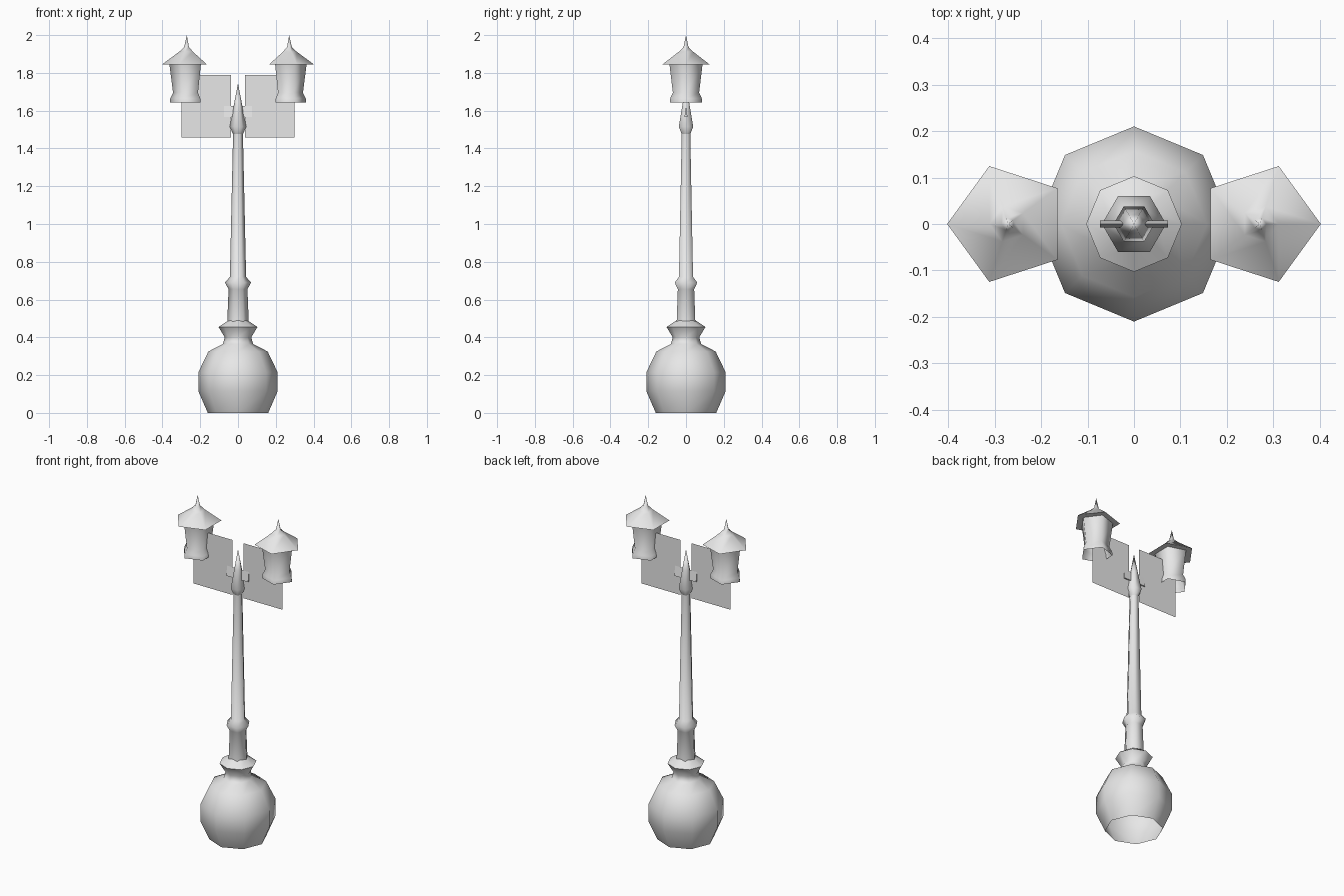
import bpy
import bmesh
import math

cube = bpy.data.objects.get("Cube")
if cube:
    bpy.data.objects.remove(cube)

# Single painted-metal colour
metal = bpy.data.materials.new("light_grey_metal")
metal.use_nodes = True
metal.diffuse_color = (0.8, 0.8, 0.8, 1)
metal.node_tree.nodes["Principled BSDF"].inputs["Base Color"].default_value = (0.8, 0.8, 0.8, 1)


def finish(name, bm, smooth=True):
    mesh = bpy.data.meshes.new(name)
    bm.to_mesh(mesh)
    bm.free()
    mesh.materials.append(metal)
    obj = bpy.data.objects.new(name, mesh)
    bpy.context.collection.objects.link(obj)
    if smooth:
        bpy.ops.object.select_all(action="DESELECT")
        obj.select_set(True)
        bpy.context.view_layer.objects.active = obj
        bpy.ops.object.shade_smooth_by_angle(angle=math.radians(75))
    return obj


def lathe(name, profile, sides, cx=0.0, turn=0.0):
    """Revolve (radius, height) points, bottom to top; radius 0 makes a tip."""
    bm = bmesh.new()
    rings = []
    for r, z in profile:
        count = sides if r > 0 else 1
        angles = [turn + math.tau * i / sides for i in range(count)]
        rings.append([bm.verts.new((cx + r * math.cos(a), r * math.sin(a), z)) for a in angles])
    for low, high in zip(rings, rings[1:]):
        for i in range(sides):
            j = (i + 1) % sides
            if len(high) == 1:
                bm.faces.new((low[i], low[j], high[0]))
            else:
                bm.faces.new((low[i], low[j], high[j], high[i]))
    return finish(name, bm)


# Bulbous foot with its flared collar, open underneath
lathe("base", [(0.16, 0), (0.21, 0.115), (0.21, 0.215), (0.157, 0.325), (0.08, 0.365),
               (0.07, 0.4), (0.103, 0.455), (0.05, 0.49)], 8)

# Slender hexagonal post with a raised ring
lathe("post", [(0.057, 0.48), (0.05, 0.655), (0.069, 0.69), (0.043, 0.72), (0.026, 1.48)], 6)

# Pointed finial
lathe("finial", [(0.026, 1.475), (0.044, 1.515), (0.023, 1.625), (0, 1.745)], 6)

# Thin triangular cross bar through the finial
bm = bmesh.new()
section = [(-0.008, 1.567), (0.008, 1.567), (0, 1.625)]
ends = [[bm.verts.new((x, y, z)) for y, z in section] for x in (-0.073, 0.073)]
for i in range(3):
    j = (i + 1) % 3
    bm.faces.new((ends[0][j], ends[0][i], ends[1][i], ends[1][j]))
bm.faces.new(ends[0][::-1])
bm.faces.new(ends[1])
finish("cross_bar", bm, smooth=False)

# Lanterns and flat bracket panels on both sides
LANTERN = [(0.09, 1.642), (0.088, 1.665), (0.073, 1.695), (0.092, 1.845), (0.131, 1.845),
           (0.04, 1.912), (0.014, 1.937), (0, 2.0)]
for side, s in (("left", 1), ("right", -1)):
    lathe(side + "_lantern", LANTERN, 5, cx=s * 0.271, turn=0 if s > 0 else math.pi)
    bm = bmesh.new()
    corners = [(0.037, 1.457), (0.298, 1.457), (0.298, 1.79), (0.037, 1.79)]
    bm.faces.new([bm.verts.new((s * x, 0, z)) for x, z in corners[::s]])
    finish(side + "_bracket_panel", bm, smooth=False)
